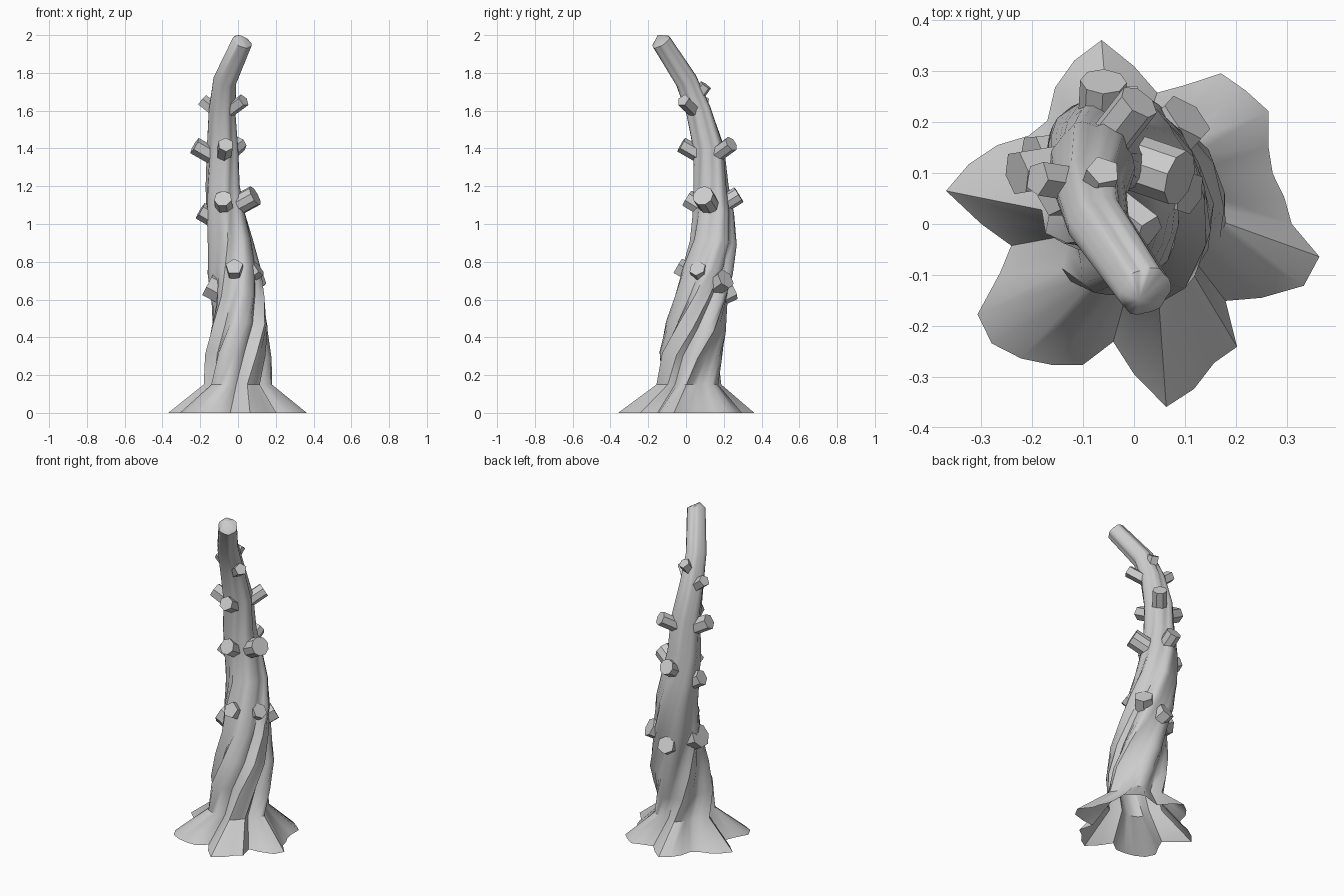
import bpy, bmesh, math
from mathutils import Vector

if "Cube" in bpy.data.objects:
    bpy.data.objects.remove(bpy.data.objects["Cube"])

# Radius of the root outline every 10 degrees, starting at +x
ROOTS = [.31, .30, .29, .305, .345, .342, .342, .29, .262, .31,
         .367, .342, .31, .265, .27, .31, .345, .375, .30, .245,
         .28, .355, .365, .345, .32, .295, .235, .295, .365, .345,
         .315, .315, .235, .29, .355, .37]

# Trunk rings: x, y, z, outer radius, groove depth, twist in degrees
RINGS = [(0, 0, 0, .37, 1, 0),
         (0, .015, .15, .18, .75, 6),
         (.003, .022, .3, .18, .75, 23),
         (.008, .055, .45, .167, .7, 44),
         (0, .085, .6, .147, .65, 64),
         (-.02, .115, .75, .142, .5, 81),
         (-.04, .145, .9, .125, .45, 94),
         (-.065, .145, 1.05, .11, .4, 104),
         (-.08, .132, 1.2, .095, .4, 114),
         (-.082, .12, 1.4, .086, .4, 124),
         (-.085, .065, 1.6, .072, .4, 132),
         (-.07, 0, 1.76, .063, .35, 138),
         (.022, -.132, 1.965, .055, .25, 142)]


def add_object(name, bm):
    mesh = bpy.data.meshes.new(name)
    bmesh.ops.recalc_face_normals(bm, faces=bm.faces)
    bm.to_mesh(mesh)
    bm.free()
    ob = bpy.data.objects.new(name, mesh)
    bpy.context.collection.objects.link(ob)
    return ob


# Twisted, grooved trunk with flaring roots, open underneath
bm = bmesh.new()
loops = []
for i, (x, y, z, radius, depth, twist) in enumerate(RINGS):
    c = Vector((x, y, z))
    if i < 2:
        axis = Vector((0, 0, 1))
    else:
        nxt = RINGS[min(i + 1, len(RINGS) - 1)]
        axis = Vector(nxt[:3]) - Vector(RINGS[i - 1][:3])
    tilt = Vector((0, 0, 1)).rotation_difference(axis)
    loop = []
    for k, b in enumerate(ROOTS):
        a = math.radians(k * 10 + twist)
        r = radius * (1 - depth * (.37 - b) / .37)
        loop.append(bm.verts.new(c + tilt @ Vector((r * math.cos(a), r * math.sin(a), 0))))
    loops.append(loop)
n = len(ROOTS)
for lo, hi in zip(loops, loops[1:]):
    for k in range(n):
        bm.faces.new((lo[k], lo[(k + 1) % n], hi[(k + 1) % n], hi[k]))
# Blunt broken tip
tip = bm.verts.new((.01, -.15, 2.0))
for k in range(n):
    bm.faces.new((loops[-1][k], loops[-1][(k + 1) % n], tip))
trunk = add_object("trunk", bm)
bpy.context.view_layer.objects.active = trunk
trunk.select_set(True)
bpy.ops.object.shade_smooth_by_angle(angle=math.radians(48))
trunk.select_set(False)


def trunk_centre(z):
    for a, b in zip(RINGS, RINGS[1:]):
        if a[2] <= z <= b[2]:
            return Vector(a[:3]).lerp(Vector(b[:3]), (z - a[2]) / (b[2] - a[2]))


# Sawn branch stubs: tip x, y, z, radius, sides
STUBS = [(-.06, .105, 1.735, .034, 5), (-.19, .09, 1.655, .035, 5),
         (.03, -.015, 1.655, .036, 5), (-.23, .10, 1.415, .046, 6),
         (.01, .24, 1.425, .042, 7), (-.065, -.025, 1.42, .042, 6),
         (.09, .09, 1.15, .056, 9), (-.06, .28, 1.155, .046, 8),
         (-.08, .005, 1.135, .048, 7), (-.20, .13, 1.07, .047, 6),
         (-.02, -.045, .775, .048, 5), (.11, .06, .765, .045, 6),
         (.105, .21, .71, .056, 6), (-.16, .085, .68, .07, 7),
         (-.035, .25, .65, .052, 6)]
for x, y, z, radius, sides in STUBS:
    end = Vector((x, y, z))
    start = trunk_centre(z - .085)
    d = end - start
    bm = bmesh.new()
    bmesh.ops.create_cone(bm, cap_ends=True, segments=sides, radius1=radius,
                          radius2=radius, depth=d.length)
    stub = add_object("branch_stub", bm)
    stub.location = (start + end) / 2
    stub.rotation_mode = 'QUATERNION'
    stub.rotation_quaternion = d.to_track_quat('Z', 'Y')
